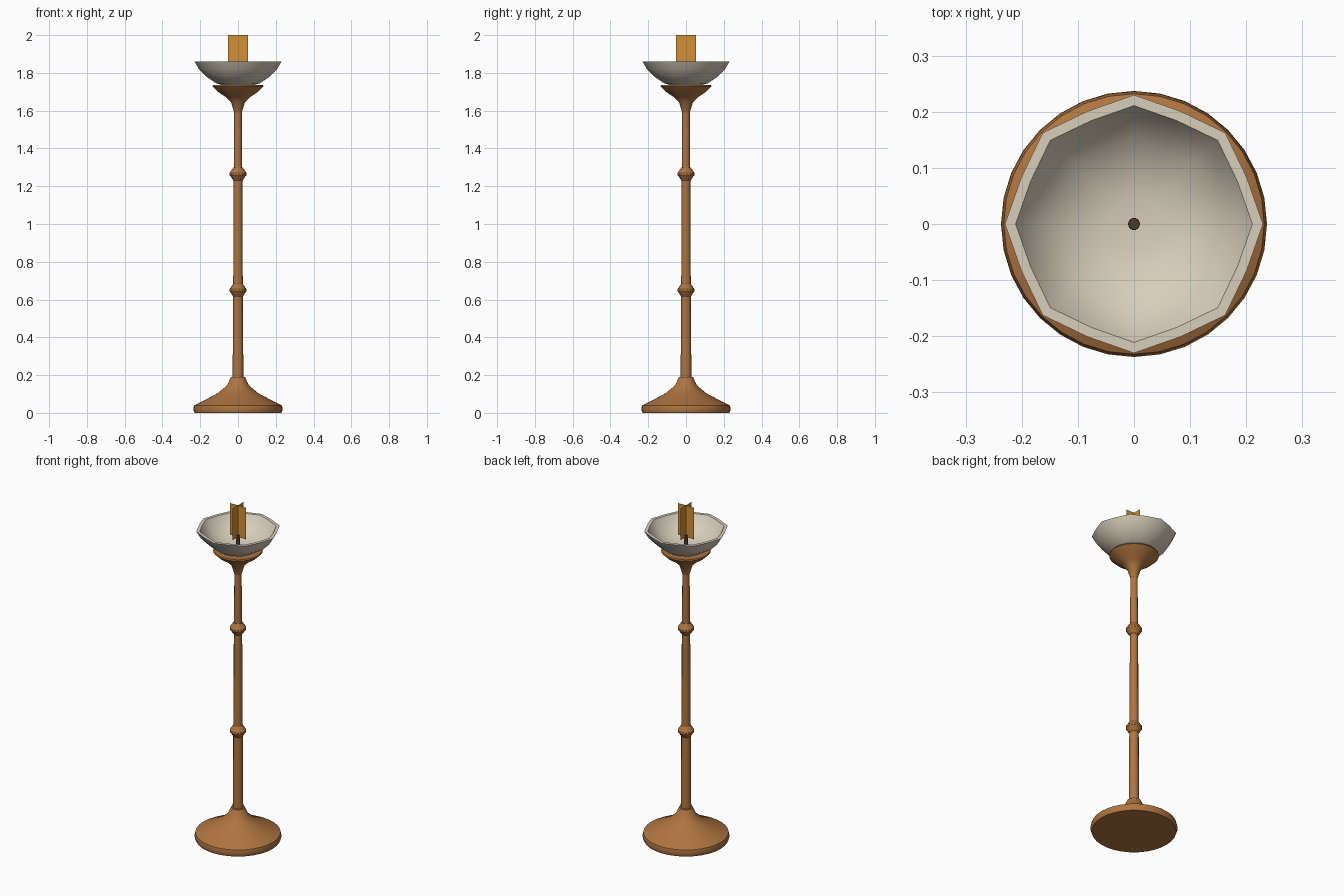
import bpy, bmesh
from math import cos, sin, pi, radians

cube = bpy.data.objects.get("Cube")
if cube:
    bpy.data.objects.remove(cube)


def material(name, rgb):
    m = bpy.data.materials.new(name)
    m.use_nodes = True
    m.diffuse_color = (*rgb, 1)
    m.node_tree.nodes["Principled BSDF"].inputs["Base Color"].default_value = (*rgb, 1)
    return m


wood = material("warm wood", (0.43, 0.178, 0.052))
ceramic = material("pale ceramic", (0.68, 0.62, 0.50))
amber = material("amber flame", (0.65, 0.28, 0.04))
char = material("charred wick", (0.08, 0.04, 0.025))


def finish(name, bm, mat, angle=None):
    mesh = bpy.data.meshes.new(name)
    bm.to_mesh(mesh)
    bm.free()
    mesh.materials.append(mat)
    ob = bpy.data.objects.new(name, mesh)
    bpy.context.collection.objects.link(ob)
    if angle:
        bpy.ops.object.select_all(action="DESELECT")
        ob.select_set(True)
        bpy.context.view_layer.objects.active = ob
        bpy.ops.object.shade_smooth_by_angle(angle=radians(angle))
    return ob


def lathe(name, profile, sides, mat, angle=40, flute=1.0):
    """Turn (radius, height) pairs; flute scales every second column inward."""
    bm = bmesh.new()
    rings = []
    for r, z in profile:
        ring = []
        for i in range(sides):
            a = 2 * pi * i / sides
            k = r * (flute if i % 2 else 1)
            ring.append(bm.verts.new((k * cos(a), k * sin(a), z)))
        rings.append(ring)
    for low, high in zip(rings, rings[1:]):
        for i in range(sides):
            j = (i + 1) % sides
            bm.faces.new((low[i], low[j], high[j], high[i]))
    bm.faces.new(rings[0][::-1])
    bm.faces.new(rings[-1])
    bmesh.ops.recalc_face_normals(bm, faces=bm.faces)
    return finish(name, bm, mat, angle)


# Turned foot
lathe("foot", [(0.23, 0), (0.237, 0.018), (0.232, 0.04), (0.175, 0.068),
               (0.106, 0.105), (0.058, 0.145), (0.037, 0.19)], 32, wood)

# Tapered shaft
lathe("shaft", [(0.029, 0.17), (0.027, 0.4), (0.026, 0.65), (0.024, 0.83),
                (0.023, 1.25), (0.021, 1.41), (0.02, 1.61)], 12, wood)

# Collars on the shaft
for label, z in (("lower", 0.65), ("upper", 1.265)):
    lathe(label + "_collar", [(0.025, z - 0.034), (0.045, z - 0.005),
                              (0.045, z + 0.005), (0.025, z + 0.034)], 16, wood, 25)

# Flared cup with a shallow recess under the bowl
lathe("flared_cup", [(0.02, 1.59), (0.037, 1.645), (0.064, 1.672), (0.106, 1.70),
                     (0.135, 1.728), (0.133, 1.735), (0.10, 1.732), (0.06, 1.728)],
      32, wood)

# Eight-cornered hollow bowl
lathe("bowl", [(0.06, 1.728), (0.115, 1.745), (0.165, 1.778), (0.207, 1.82),
               (0.23, 1.86), (0.211, 1.86), (0.19, 1.825), (0.15, 1.788),
               (0.10, 1.762), (0.05, 1.752)], 16, ceramic, 45, flute=0.945)

# Wick
lathe("wick", [(0.011, 1.745), (0.01, 1.825)], 10, char)

# Flame made of two crossed cards
for label, (dx, dy) in (("wide", (0.052, 0)), ("deep", (0, 0.052))):
    bm = bmesh.new()
    bm.faces.new([bm.verts.new((s * dx, s * dy, z))
                  for s, z in ((-1, 1.81), (1, 1.81), (1, 2), (-1, 2))])
    finish(label + "_flame_card", bm, amber)
